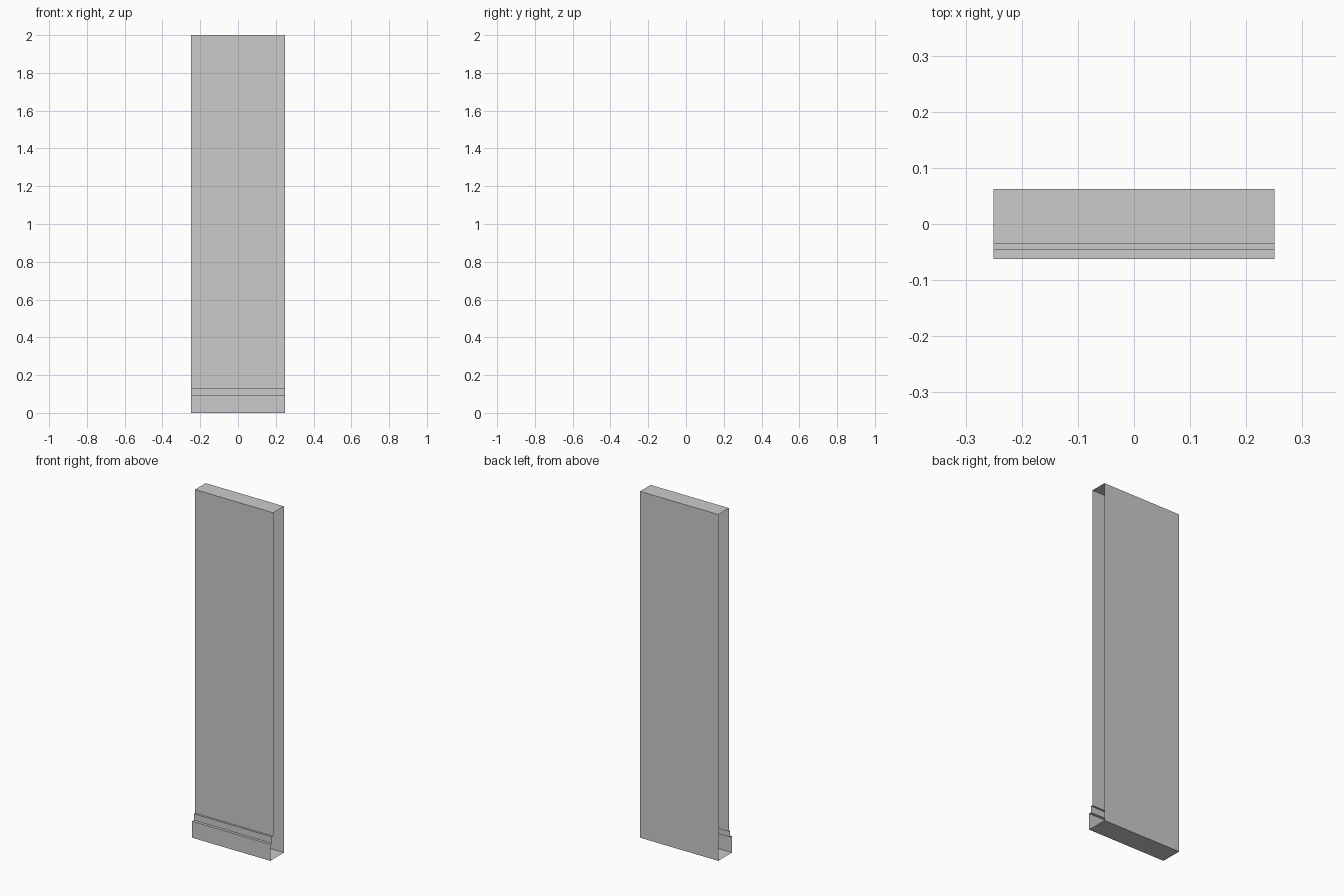
import bpy, bmesh

if "Cube" in bpy.data.objects:
    bpy.data.objects.remove(bpy.data.objects["Cube"])

HALF_W = 0.25
BACK, WALL, TRIM, SKIRT = 0.062, -0.035, -0.046, -0.062
TRIM_Z, SKIRT_Z, TOP = 0.132, 0.095, 2.0


def sweep(name, profile):
    """Extrude an open (y, z) profile along x, leaving both ends open."""
    bm = bmesh.new()
    verts = [bm.verts.new((-HALF_W, y, z)) for y, z in profile]
    edges = [bm.edges.new(pair) for pair in zip(verts, verts[1:])]
    ext = bmesh.ops.extrude_edge_only(bm, edges=edges)["geom"]
    moved = [g for g in ext if isinstance(g, bmesh.types.BMVert)]
    bmesh.ops.translate(bm, verts=moved, vec=(2 * HALF_W, 0, 0))
    bm.normal_update()
    # Face normals outward, away from the hollow core
    for f in bm.faces:
        c = f.calc_center_median()
        n = f.normal
        inward = (n.z * (c.z - 0.05) if abs(n.z) > 0.5 else n.y * c.y) < 0
        if inward:
            f.normal_flip()
    mesh = bpy.data.meshes.new(name)
    bm.to_mesh(mesh)
    bm.free()
    obj = bpy.data.objects.new(name, mesh)
    bpy.context.collection.objects.link(obj)
    return obj


# Wall shell: front, top, back and underside
sweep("wall_panel", [(WALL, TRIM_Z), (WALL, TOP), (BACK, TOP),
                     (BACK, 0), (SKIRT, 0)])

# Stepped skirting along the front foot of the wall
sweep("skirting_board", [(SKIRT, 0), (SKIRT, SKIRT_Z), (TRIM, SKIRT_Z),
                         (TRIM, TRIM_Z), (WALL, TRIM_Z)])
